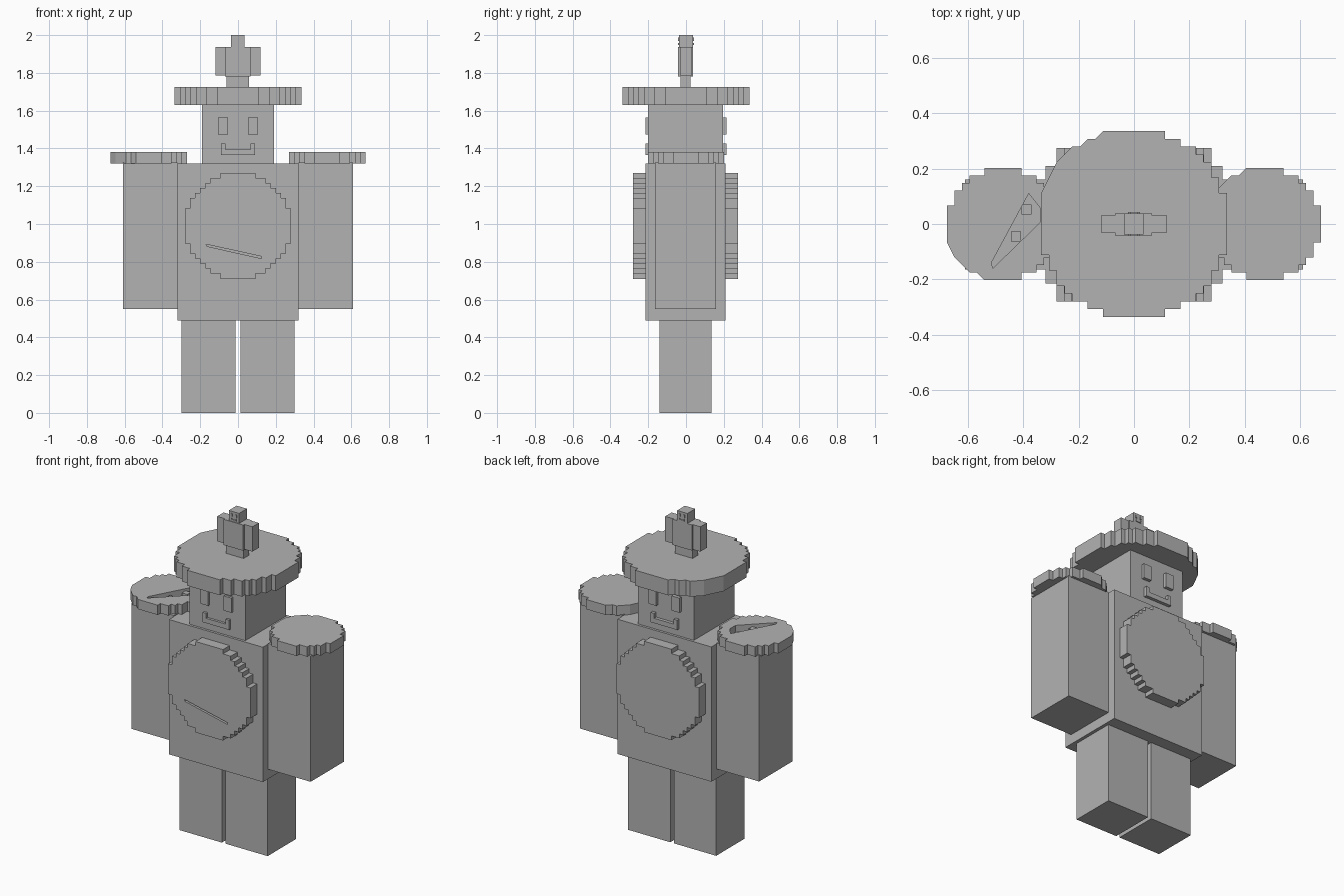
import bpy, bmesh, math
from mathutils import Matrix

cube = bpy.data.objects.get("Cube")
if cube:
    bpy.data.objects.remove(cube, do_unlink=True)

GREY = (0.45, 0.45, 0.45, 1)
mat = bpy.data.materials.new("plain grey")
mat.use_nodes = True
mat.diffuse_color = GREY
mat.node_tree.nodes["Principled BSDF"].inputs["Base Color"].default_value = GREY


def finish(name, bm):
    bmesh.ops.recalc_face_normals(bm, faces=bm.faces)
    mesh = bpy.data.meshes.new(name)
    bm.to_mesh(mesh)
    bm.free()
    mesh.materials.append(mat)
    obj = bpy.data.objects.new(name, mesh)
    bpy.context.scene.collection.objects.link(obj)
    return obj


def box(name, x, y, z):
    bm = bmesh.new()
    size = [b - a for a, b in (x, y, z)]
    mid = [(a + b) / 2 for a, b in (x, y, z)]
    bmesh.ops.create_cube(bm, size=1, matrix=Matrix.Translation(mid) @ Matrix.Diagonal((*size, 1)))
    return finish(name, bm)


def prism(name, points, depth, matrix):
    bm = bmesh.new()
    face = bm.faces.new([bm.verts.new((x, y, 0)) for x, y in points])
    top = bmesh.ops.extrude_face_region(bm, geom=[face], use_keep_orig=True)["geom"]
    for v in top:
        if isinstance(v, bmesh.types.BMVert):
            v.co.z += depth
    bm.transform(matrix)
    return finish(name, bm)


def block_circle(radius, cells, slack=0, smooth=None):
    """Stepped circle outline; the smooth quadrant (x sign, y sign) has no inner corners."""
    step = 2 * radius / cells
    r2 = (cells / 2 + slack) ** 2

    def height(i):
        reach = math.sqrt(r2 - (i + 0.5 - cells / 2) ** 2)
        n = math.floor(reach + 0.5) if cells % 2 else math.floor(reach + 0.5 + 0.5) - 0.5
        k = sum(1 for j in range(cells) if abs(j + 0.5 - cells / 2) <= reach)
        return min(n + 1, k / 2) * step

    hs = [height(i) for i in range(cells)]
    upper = []
    for i, h in enumerate(hs):
        x = -radius + i * step
        upper += [(x, h), (x + step, h)]

    def arc(sign):
        pts = []
        for i, (x, y) in enumerate(upper):
            other = i + 1 if i % 2 else i - 1
            inner = 0 <= other < len(upper) and upper[other][1] > y + 1e-6
            side = 1 if x > 0 else -1
            if not (inner and smooth == (side, sign)):
                pts.append((x, sign * y))
        return pts

    pts = arc(1) + arc(-1)[::-1]
    # Keep only true corners
    keep = [p for i, p in enumerate(pts) if math.dist(p, pts[i - 1]) > 1e-6]
    out = []
    for i, b in enumerate(keep):
        a, c = keep[i - 1], keep[(i + 1) % len(keep)]
        if abs((b[0] - a[0]) * (c[1] - b[1]) - (b[1] - a[1]) * (c[0] - b[0])) > 1e-8:
            out.append(b)
    return out


def cut(target, cutter):
    mod = target.modifiers.new("cut", "BOOLEAN")
    mod.object, mod.operation, mod.solver = cutter, "DIFFERENCE", "EXACT"
    bpy.context.view_layer.update()
    graph = bpy.context.evaluated_depsgraph_get()
    mesh = bpy.data.meshes.new_from_object(target.evaluated_get(graph))
    target.modifiers.clear()
    target.data = mesh
    bpy.data.objects.remove(cutter, do_unlink=True)


def faces_both_ways(prefix, z, s, depth, thick):
    """Eyes and a square smile on the front and back of a head."""
    for side, d in (("front", -1), ("back", 1)):
        y = sorted((d * (depth - thick), d * (depth + thick)))
        for lr, m in (("left", 1), ("right", -1)):
            box(f"{prefix}{side}_{lr}_eye", sorted((m * 0.053 * s, m * 0.106 * s)), y,
                (z + 0.155 * s, z + 0.245 * s))
            box(f"{prefix}{side}_{lr}_mouth_corner", sorted((m * 0.067 * s, m * 0.09 * s)), y,
                (z + 0.075 * s, z + 0.105 * s))
        box(f"{prefix}{side}_mouth", (-0.09 * s, 0.09 * s), y, (z + 0.045 * s, z + 0.075 * s))


# Body
box("torso", (-0.32, 0.32), (-0.215, 0.21), (0.49, 1.32))
box("head", (-0.19, 0.19), (-0.2, 0.195), (1.32, 1.63))
faces_both_ways("", 1.32, 1, 0.195, 0.02)

for lr, m in (("left", 1), ("right", -1)):
    box(lr + "_leg", sorted((m * 0.012, m * 0.3)), (-0.14, 0.135), (0, 0.49))
    box(lr + "_arm", sorted((m * 0.32, m * 0.61)), (-0.165, 0.16), (0.55, 1.325))
    pad = prism(lr + "_shoulder_pad", block_circle(0.202, 15, smooth=(-1, m)), 0.06,
                Matrix.Translation((m * 0.473, 0, 1.32)))

# Broken opening in the right pad, with two small blocks in it
hole = [(-0.51, -0.16), (-0.515, -0.14), (-0.38, 0.11), (-0.34, 0.06), (-0.34, 0.005)]
cut(pad, prism("opening", hole, 0.1, Matrix.Translation((0, 0, 1.335))))
for i, (x, y) in enumerate(((-0.426, -0.045), (-0.388, 0.053))):
    box(f"opening_block_{i + 1}", (x - 0.018, x + 0.018), (y - 0.018, y + 0.018), (1.33, 1.365))

# Chest and back discs
upright = Matrix.Rotation(math.pi / 2, 4, "X")
circle = block_circle(0.28, 21)
chest = prism("chest_disc", circle, 0.08, Matrix.Translation((0, -0.2, 0.99)) @ upright)
prism("back_disc", circle, 0.075, Matrix.Translation((0, 0.275, 0.99)) @ upright)
slit = [(-0.17, 0.893), (-0.165, 0.882), (0.125, 0.817), (0.125, 0.828)]
cut(chest, prism("slit", slit, 0.1, Matrix.Translation((0, -0.255, 0)) @ upright))

# Hat brim
prism("hat_brim", block_circle(0.335, 24, 0.3, (-1, 1)), 0.095, Matrix.Translation((0, 0, 1.63)))

# Small figure standing on the hat
box("small_legs", (-0.062, 0.058), (-0.028, 0.024), (1.725, 1.785))
box("small_torso", (-0.068, 0.065), (-0.042, 0.038), (1.78, 1.938))
for lr, m in (("left", 1), ("right", -1)):
    box(f"small_{lr}_arm", sorted((m * 0.065, m * 0.12)), (-0.031, 0.031), (1.785, 1.938))
box("small_head", (-0.036, 0.034), (-0.038, 0.038), (1.938, 2.0))
faces_both_ways("small_", 1.938, 0.2, 0.038, 0.005)
